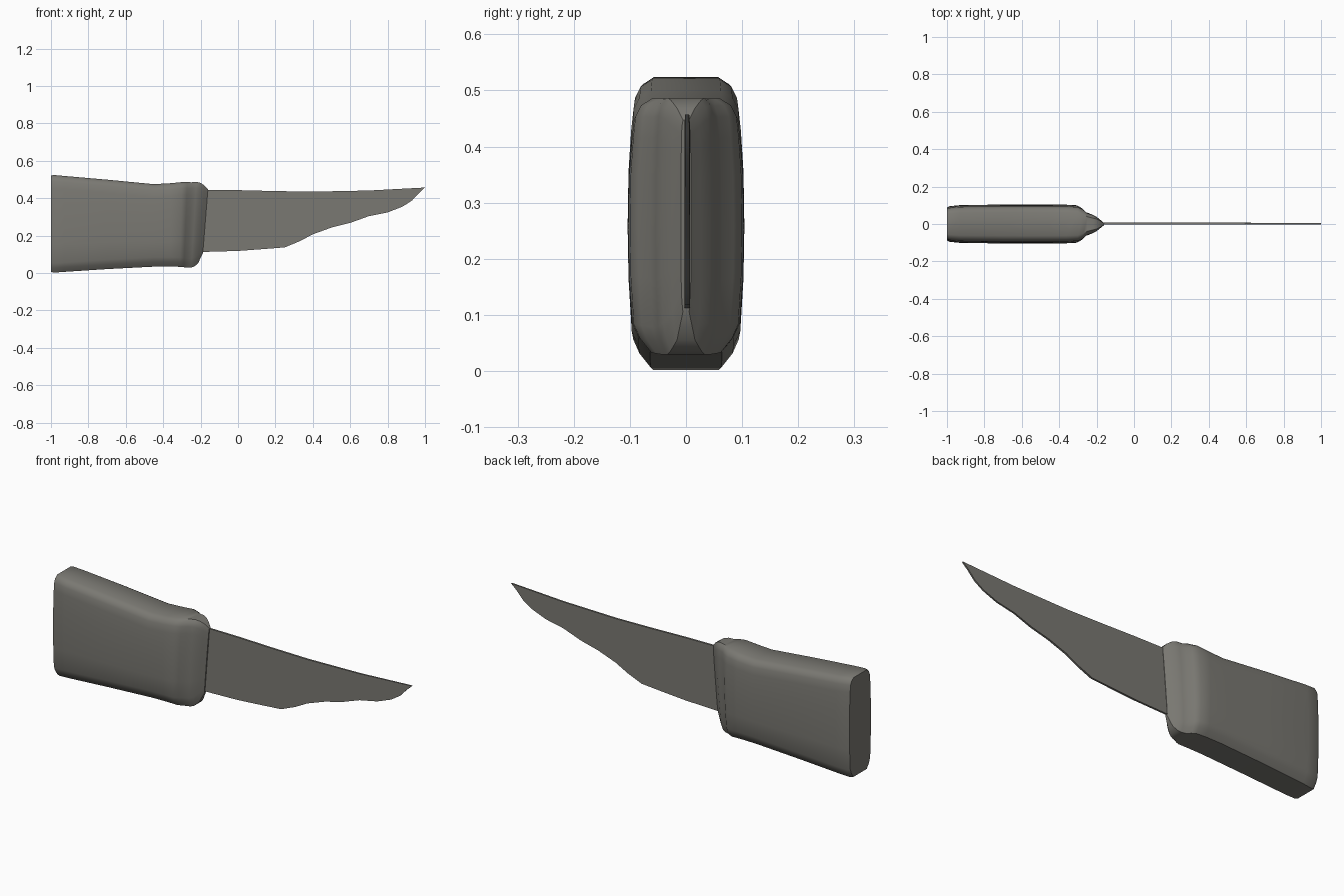
import bpy, bmesh

if "Cube" in bpy.data.objects:
    bpy.data.objects.remove(bpy.data.objects["Cube"])

mat = bpy.data.materials.new("warm grey")
mat.diffuse_color = (0.195, 0.19, 0.17, 1)
mat.use_nodes = True
mat.node_tree.nodes["Principled BSDF"].inputs["Base Color"].default_value = mat.diffuse_color


def finish(name, bm, angle):
    bmesh.ops.recalc_face_normals(bm, faces=bm.faces[:])
    mesh = bpy.data.meshes.new(name)
    bm.to_mesh(mesh)
    bm.free()
    mesh.materials.append(mat)
    ob = bpy.data.objects.new(name, mesh)
    bpy.context.collection.objects.link(ob)
    bpy.ops.object.select_all(action='DESELECT')
    ob.select_set(True)
    bpy.context.view_layer.objects.active = ob
    bpy.ops.object.shade_smooth_by_angle(angle=angle)
    return ob


def ring(bm, x, lo, hi, w, shear):
    """Rounded slab cross-section with slightly bulging sides."""
    h = hi - lo
    c = min(0.05, h * 0.12)
    half = [(0.60 * w, hi), (0.80 * w, hi - 0.25 * c), (0.90 * w, hi - 0.65 * c),
            (0.94 * w, hi - 1.4 * c), (0.985 * w, lo + h * 0.7), (w, lo + h * 0.5),
            (0.985 * w, lo + h * 0.3), (0.93 * w, lo + c), (0.82 * w, lo + 0.5 * c),
            (0.62 * w, lo)]
    pts = half + [(-y, z) for y, z in reversed(half)]
    return [bm.verts.new((x + shear * (z - 0.27), y, z)) for y, z in pts]


# Handle with guard: loft along x (x, bottom, top, half width, lean)
sections = [(-1.0, .006, .521, .088, 0), (-.985, .002, .524, .095, 0),
            (-.93, .006, .519, .101, 0), (-.7, .021, .499, .104, 0),
            (-.45, .034, .475, .104, 0), (-.36, .035, .480, .103, 0),
            (-.305, .033, .486, .100, .02), (-.28, .031, .486, .085, .04),
            (-.26, .029, .485, .064, .05), (-.235, .029, .487, .054, .06),
            (-.215, .036, .482, .044, .07), (-.195, .055, .468, .026, .08),
            (-.175, .105, .447, .009, .08)]
bm = bmesh.new()
rings = [ring(bm, *s) for s in sections]
for a, b in zip(rings, rings[1:]):
    n = len(a)
    for i in range(n):
        bm.faces.new((a[i], a[(i + 1) % n], b[(i + 1) % n], b[i]))
bm.faces.new(rings[0])
bm.faces.new(rings[-1])
finish("handle", bm, 0.7)

# Blade: thin extruded outline with a wavy cutting edge
outline = [(-.21, .445), (0, .443), (.2, .438), (.4, .435), (.7, .441), (.85, .449),
           (1.0, .457), (.965, .425), (.93, .387), (.88, .355), (.8, .324), (.7, .304),
           (.6, .268), (.5, .243), (.4, .207), (.33, .17), (.25, .137), (.15, .129),
           (0, .118), (-.21, .112)]
bm = bmesh.new()
face = bm.faces.new([bm.verts.new((x, -.003, z)) for x, z in outline])
new = bmesh.ops.extrude_face_region(bm, geom=[face])["geom"]
bmesh.ops.translate(bm, vec=(0, .010, 0),
                    verts=[g for g in new if isinstance(g, bmesh.types.BMVert)])
# thin toward the tip
for v in bm.verts:
    if v.co.x > .5:
        v.co.y = .002 + (v.co.y - .002) * (1 - .5 * (v.co.x - .5))
# cap faces are rebuilt as triangles so the concave outline fills cleanly
bmesh.ops.triangulate(bm, faces=[f for f in bm.faces if len(f.verts) > 4])
finish("blade", bm, 0.5)
